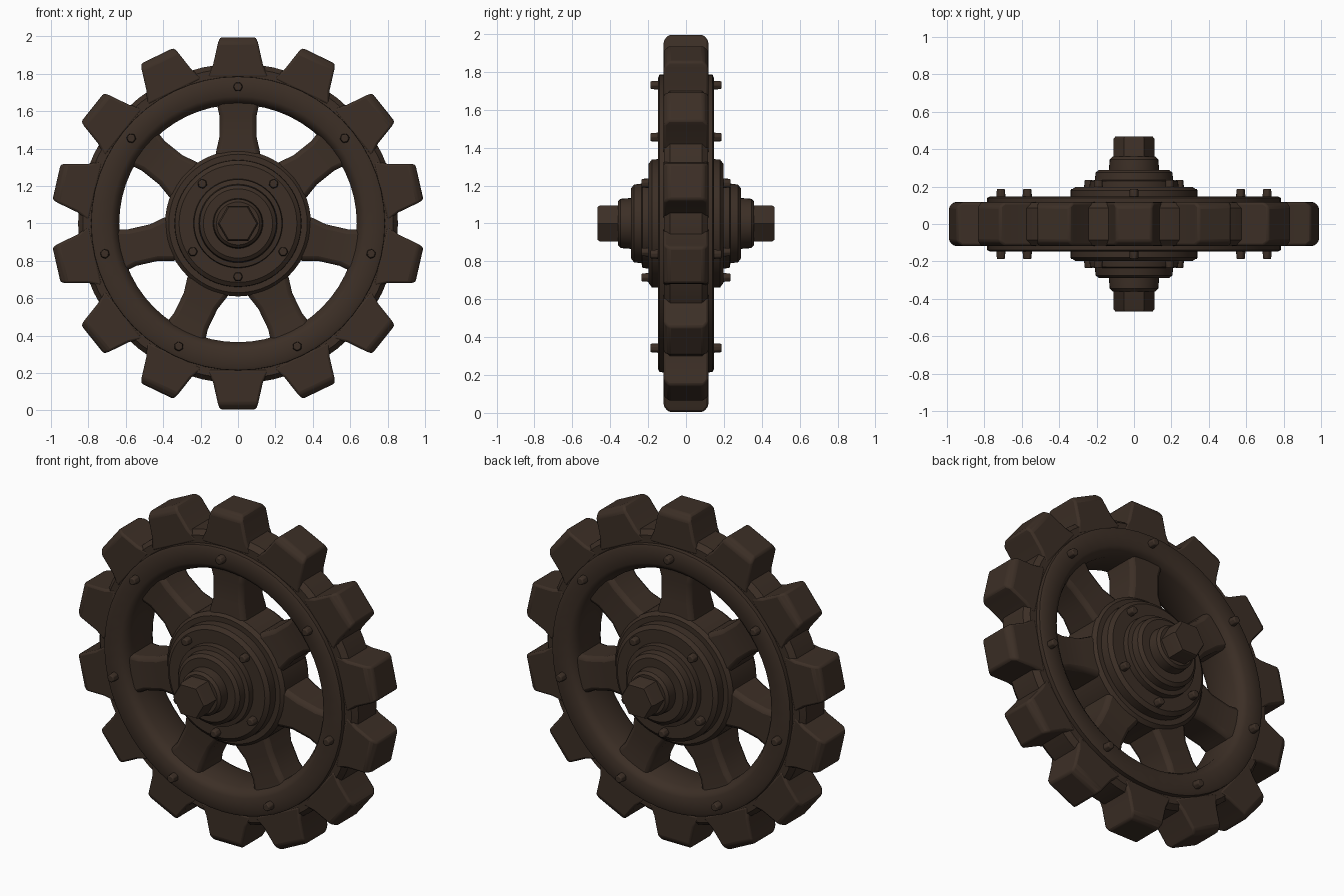
import bpy, bmesh, math
from mathutils import Matrix, Vector

if "Cube" in bpy.data.objects:
    bpy.data.objects.remove(bpy.data.objects["Cube"])

iron = bpy.data.materials.new("dark brown iron")
iron.use_nodes = True
COLOUR = (0.045, 0.028, 0.019, 1)
iron.diffuse_color = COLOUR
iron.node_tree.nodes["Principled BSDF"].inputs["Base Color"].default_value = COLOUR
CENTRE = Vector((0, 0, 1))


def finish(name, bm, bevel=0.0, angle=0.0):
    """Turn a bmesh into a named part, spun about the axle."""
    bmesh.ops.recalc_face_normals(bm, faces=bm.faces)
    mesh = bpy.data.meshes.new(name)
    bm.to_mesh(mesh)
    bm.free()
    ob = bpy.data.objects.new(name, mesh)
    bpy.context.collection.objects.link(ob)
    ob.location = CENTRE
    ob.rotation_euler.y = -angle
    mesh.materials.append(iron)
    if bevel:
        mod = ob.modifiers.new("soft edges", "BEVEL")
        mod.width = bevel
        mod.segments = 2
    bpy.ops.object.select_all(action="DESELECT")
    ob.select_set(True)
    bpy.context.view_layer.objects.active = ob
    bpy.ops.object.shade_smooth_by_angle(angle=math.radians(35))
    return ob


def lathe(name, profile, steps=56, closed=False):
    """Spin a profile of (radius, y) points about the y axis."""
    bm = bmesh.new()
    verts = [bm.verts.new((r, y, 0)) for r, y in profile]
    ends = verts + verts[:1] if closed else verts
    edges = [bm.edges.new(pair) for pair in zip(ends, ends[1:])]
    bmesh.ops.spin(bm, geom=verts + edges, cent=(0, 0, 0), axis=(0, 1, 0),
                   angle=math.tau, steps=steps)
    bmesh.ops.remove_doubles(bm, verts=bm.verts, dist=0.0005)
    return finish(name, bm)


def symmetric(half):
    return half + [(r, -y) for r, y in reversed(half)]


def radial_block(name, sections, bevel, angle):
    """Loft rectangles (radius, half width, half depth) outward along a ray."""
    bm = bmesh.new()
    rings = [[bm.verts.new((r, sy * d, sz * w))
              for sy, sz in ((-1, -1), (1, -1), (1, 1), (-1, 1))]
             for r, w, d in sections]
    for a, b in zip(rings, rings[1:]):
        for i in range(4):
            j = (i + 1) % 4
            bm.faces.new((a[i], a[j], b[j], b[i]))
    bm.faces.new(rings[0])
    bm.faces.new(rings[-1])
    return finish(name, bm, bevel, angle)


def stud(name, radius, angle, base, top, size, sides=6):
    """Rivet standing along y on one face."""
    bm = bmesh.new()
    depth = abs(top - base)
    bmesh.ops.create_cone(bm, cap_ends=True, segments=sides, radius1=size,
                          radius2=size * 0.85, depth=depth)
    turn = Matrix.Rotation(math.radians(90 if top < base else -90), 4, "X")
    bm.transform(Matrix.Translation((radius, (base + top) / 2, 0)) @ turn)
    return finish(name, bm, 0.006, angle)


# Toothed rim, with its chamfered opening
lathe("gear_rim", symmetric([(0.64, 0.08), (0.67, 0.115), (0.83, 0.115),
                             (0.855, 0.085)]), closed=True)
# Raised band on both faces
lathe("raised_band", symmetric([(0.635, 0.095), (0.655, 0.13), (0.68, 0.147),
                                (0.77, 0.147), (0.785, 0.14), (0.787, 0.09)]),
      closed=True)

# Fourteen tapered teeth
for i in range(14):
    radial_block(f"tooth_{i + 1}", [(0.78, 0.165, 0.118), (0.85, 0.133, 0.118),
                                    (0.965, 0.107, 0.118), (0.995, 0.096, 0.092)],
                 0.012, math.pi / 2 + math.tau * i / 14)

# Seven spokes, flared at both ends, each with a rivet on the band
for i in range(7):
    a = math.pi / 2 + math.tau * i / 7
    radial_block(f"spoke_{i + 1}", [(0.22, 0.13, 0.12), (0.38, 0.118, 0.115),
                                    (0.46, 0.1, 0.105), (0.58, 0.1, 0.105),
                                    (0.69, 0.125, 0.115)], 0.025, a)
    for side, label in ((-1, "front"), (1, "back")):
        stud(f"{label}_band_rivet_{i + 1}", 0.73, a, side * 0.13, side * 0.188, 0.028)

# Hub drum and its stepped caps
lathe("hub_drum", symmetric([(0, 0.13), (0.37, 0.13), (0.39, 0.11)]))
lathe("hub_plate", symmetric([(0, 0.197), (0.315, 0.197), (0.338, 0.18),
                              (0.34, 0.12)]))
lathe("hub_step", symmetric([(0, 0.29), (0.185, 0.29), (0.205, 0.275),
                             (0.21, 0.235), (0.235, 0.23), (0.24, 0.18)]))
lathe("axle_collar", symmetric([(0, 0.36), (0.115, 0.36), (0.13, 0.345),
                                (0.135, 0.28)]), steps=32)

# Hexagonal axle with corners pointing sideways
axle = lathe("hex_axle", symmetric([(0, 0.468), (0.1, 0.468), (0.109, 0.455)]), steps=6)

# Rivets around the hub plate
for i, degrees in enumerate((48, 132, 212, 270, 328)):
    for side, label in ((-1, "front"), (1, "back")):
        stud(f"{label}_hub_rivet_{i + 1}", 0.285, math.radians(degrees),
             side * 0.18, side * 0.236, 0.028)
